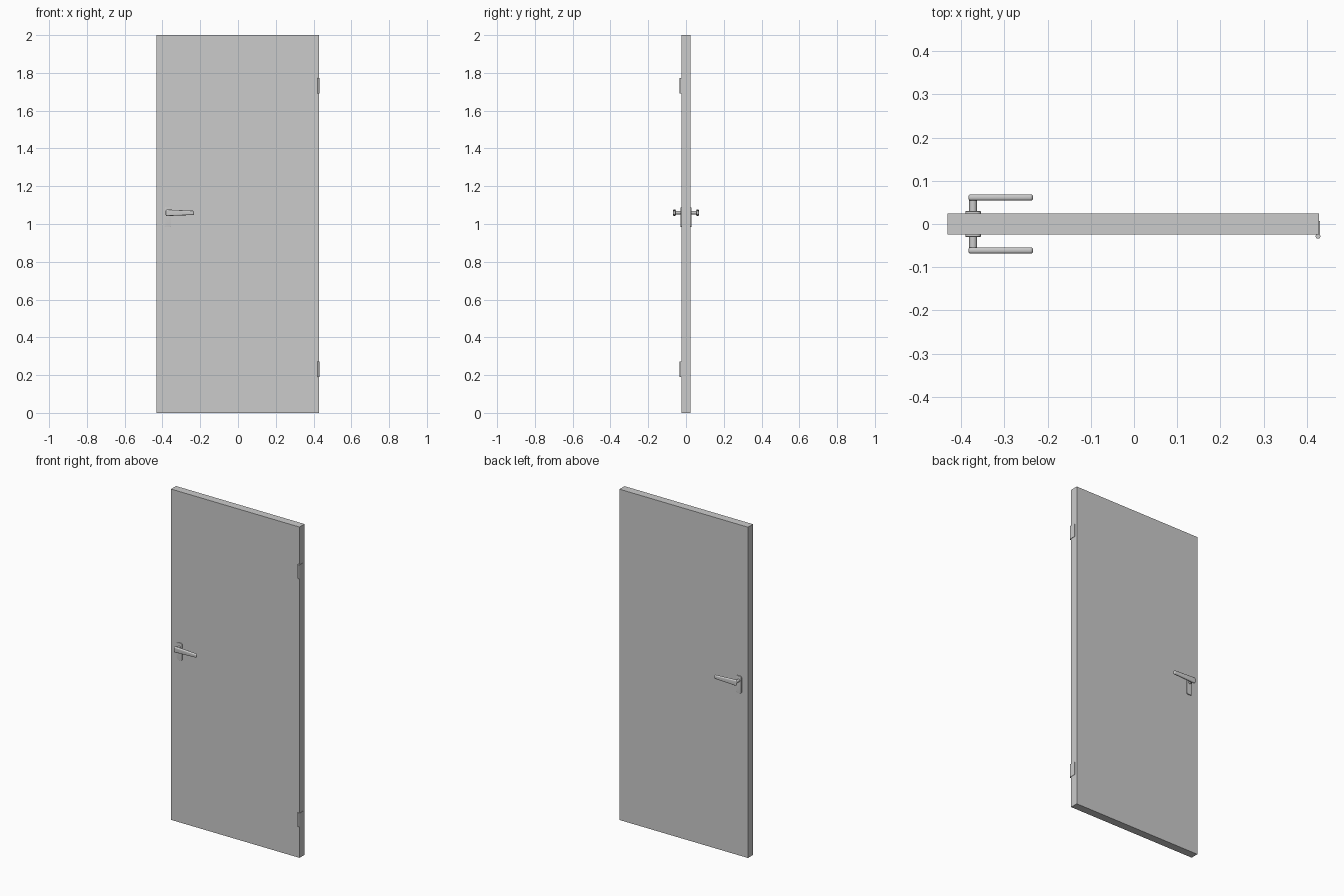
import bpy, bmesh, math
from mathutils import Vector

if "Cube" in bpy.data.objects:
    bpy.data.objects.remove(bpy.data.objects["Cube"])


def finish(name, bm):
    bmesh.ops.recalc_face_normals(bm, faces=bm.faces)
    me = bpy.data.meshes.new(name)
    bm.to_mesh(me)
    bm.free()
    ob = bpy.data.objects.new(name, me)
    bpy.context.collection.objects.link(ob)
    return ob


def smooth(ob, angle=35):
    bpy.ops.object.select_all(action='DESELECT')
    ob.select_set(True)
    bpy.context.view_layer.objects.active = ob
    bpy.ops.object.shade_smooth_by_angle(angle=math.radians(angle))


def box(name, x, y, z):
    bm = bmesh.new()
    bmesh.ops.create_cube(bm, size=1)
    for v in bm.verts:
        v.co = Vector([r[0] + (c + 0.5) * (r[1] - r[0]) for c, r in zip(v.co, (x, y, z))])
    return finish(name, bm)


def rounded_slab(name, corners, y0, y1, radius, edge):
    """Round the corners of an xz outline, extrude along y, round the rims."""
    pts = [Vector(c) for c in corners]
    outline = []
    for i, p in enumerate(pts):
        a = p + (pts[i - 1] - p).normalized() * radius
        b = p + (pts[(i + 1) % len(pts)] - p).normalized() * radius
        for k in range(7):
            t = k / 6
            w = 0.707                       # conic weight gives a near circular arc
            d = (1 - t) ** 2 + 2 * w * t * (1 - t) + t * t
            outline.append((a * (1 - t) ** 2 + p * 2 * w * t * (1 - t) + b * t * t) / d)
    bm = bmesh.new()
    face = bm.faces.new([bm.verts.new((p.x, y0, p.y)) for p in outline])
    ext = bmesh.ops.extrude_face_region(bm, geom=[face])
    for v in ext['geom']:
        if isinstance(v, bmesh.types.BMVert):
            v.co.y = y1
    rims = [e for e in bm.edges if abs(e.verts[0].co.y - e.verts[1].co.y) < 1e-6]
    bmesh.ops.bevel(bm, geom=rims, offset=edge, segments=5, profile=0.5, affect='EDGES')
    ob = finish(name, bm)
    smooth(ob)
    return ob


def cylinder(name, centre, radius, length, axis):
    bpy.ops.mesh.primitive_cylinder_add(
        vertices=32, radius=radius, depth=length, location=centre,
        rotation=(math.pi / 2, 0, 0) if axis == 'Y' else (0, 0, 0))
    ob = bpy.context.object
    ob.name = name
    smooth(ob)
    return ob


# Door leaf
box("door_panel", (-0.431, 0.428), (-0.024, 0.024), (0, 2))

# Handle set on both faces
HX, HZ = -0.372, 1.06
for side, s in (("front", -1), ("back", 1)):
    rounded_slab(side + "_handle_plate",
                 [(HX - 0.018, 0.983), (HX + 0.018, 0.983), (HX + 0.018, 1.087), (HX - 0.018, 1.087)],
                 s * 0.022, s * 0.0295, 0.010, 0.001)
    cylinder(side + "_handle_spindle", (HX, s * 0.042, HZ), 0.009, 0.036, 'Y')
    rounded_slab(side + "_handle_lever",
                 [(-0.383, 1.042), (-0.233, 1.048), (-0.233, 1.070), (-0.383, 1.077)],
                 s * 0.054, s * 0.0685, 0.0075, 0.006)

# Hinges: barrel in front of the edge, leaf let onto the door side
for label, z in (("lower", 0.231), ("upper", 1.732)):
    cylinder(label + "_hinge_barrel", (0.4255, -0.0285, z), 0.0055, 0.084, 'Z')
    box(label + "_hinge_leaf", (0.426, 0.4305), (-0.0285, 0.007), (z - 0.04, z + 0.04))
